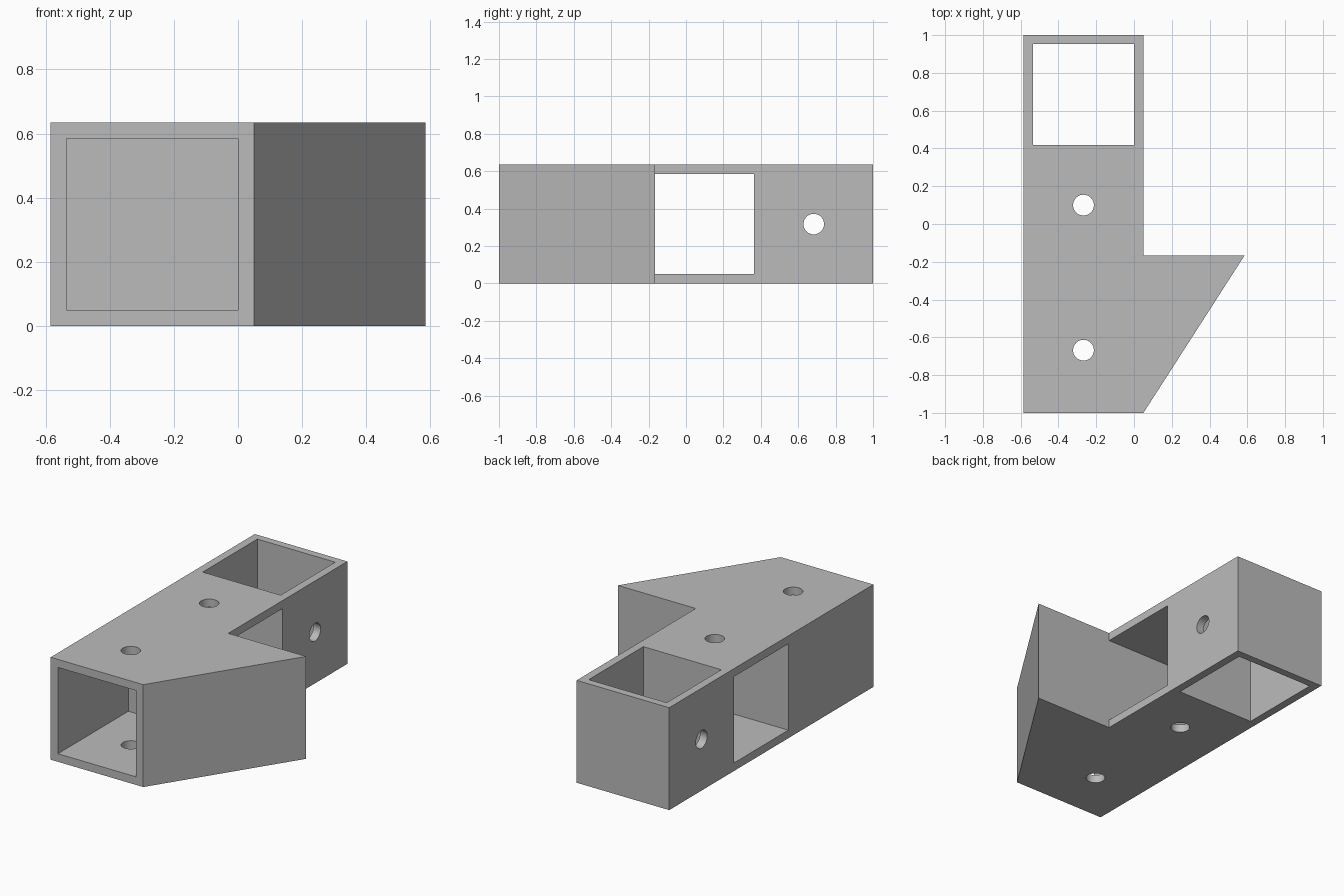
import bpy, bmesh, math
from mathutils import Matrix, Vector

cube = bpy.data.objects.get("Cube")
if cube:
    bpy.data.objects.remove(cube, do_unlink=True)

HEIGHT = 0.635
LEFT, RIGHT = -0.585, 0.05
WALL = 0.05
MID_X, MID_Z = (LEFT + RIGHT) / 2, HEIGHT / 2
NOTCH_Y = -0.167
HOLE_RADIUS = 0.055


def add_object(name, bm):
    bmesh.ops.recalc_face_normals(bm, faces=bm.faces)
    mesh = bpy.data.meshes.new(name)
    bm.to_mesh(mesh)
    bm.free()
    obj = bpy.data.objects.new(name, mesh)
    bpy.context.collection.objects.link(obj)
    return obj


def box_cutter(name, low, high):
    low, high = Vector(low), Vector(high)
    bm = bmesh.new()
    bmesh.ops.create_cube(bm, size=1, matrix=Matrix.Translation((low + high) / 2)
                          @ Matrix.Diagonal((*(high - low), 1)))
    return add_object(name, bm)


def hole_cutter(name, centre, sideways=False):
    turn = Matrix.Rotation(math.pi / 2 if sideways else 0, 4, 'Y')
    bm = bmesh.new()
    bmesh.ops.create_cone(bm, cap_ends=True, segments=40, radius1=HOLE_RADIUS,
                          radius2=HOLE_RADIUS, depth=1.5,
                          matrix=Matrix.Translation(centre) @ turn)
    return add_object(name, bm)


# Solid body: long bar with a triangular brace on one side
outline = [(LEFT, -1), (RIGHT, -1), (-LEFT, NOTCH_Y), (RIGHT, NOTCH_Y),
           (RIGHT, 1), (LEFT, 1)]
bm = bmesh.new()
base = bm.faces.new([bm.verts.new((x, y, 0)) for x, y in outline])
top = bmesh.ops.extrude_face_region(bm, geom=[base])
bmesh.ops.translate(bm, vec=(0, 0, HEIGHT),
                    verts=[v for v in top["geom"] if isinstance(v, bmesh.types.BMVert)])
body = add_object("connector_body", bm)

# Three square sockets, one along each axis, and the screw holes
x0, x1 = LEFT + WALL, RIGHT - WALL
z0, z1 = WALL, HEIGHT - WALL
cutters = [
    box_cutter("front_socket", (x0, -1.2, z0), (x1, -0.31, z1)),
    box_cutter("side_socket", (-0.8, NOTCH_Y, z0), (0.8, 0.364, z1)),
    box_cutter("upright_socket", (x0, 0.418, -0.2), (x1, 0.953, 0.9)),
    hole_cutter("front_screw_hole", (MID_X, -0.668, MID_Z)),
    hole_cutter("middle_screw_hole", (MID_X, 0.1, MID_Z)),
    hole_cutter("side_screw_hole", (MID_X, 0.683, MID_Z), sideways=True),
]
bpy.ops.object.select_all(action='DESELECT')
body.select_set(True)
bpy.context.view_layer.objects.active = body
for cutter in cutters:
    mod = body.modifiers.new(cutter.name, 'BOOLEAN')
    mod.operation = 'DIFFERENCE'
    mod.solver = 'EXACT'
    mod.object = cutter
    bpy.ops.object.modifier_apply(modifier=mod.name)
    bpy.data.objects.remove(cutter, do_unlink=True)

# Plain grey finish
grey = bpy.data.materials.new("plain_grey")
grey.use_nodes = True
colour = (0.5, 0.5, 0.5, 1)
grey.diffuse_color = colour
grey.node_tree.nodes["Principled BSDF"].inputs["Base Color"].default_value = colour
body.data.materials.clear()
body.data.materials.append(grey)
bpy.ops.object.shade_smooth_by_angle(angle=math.radians(30))
